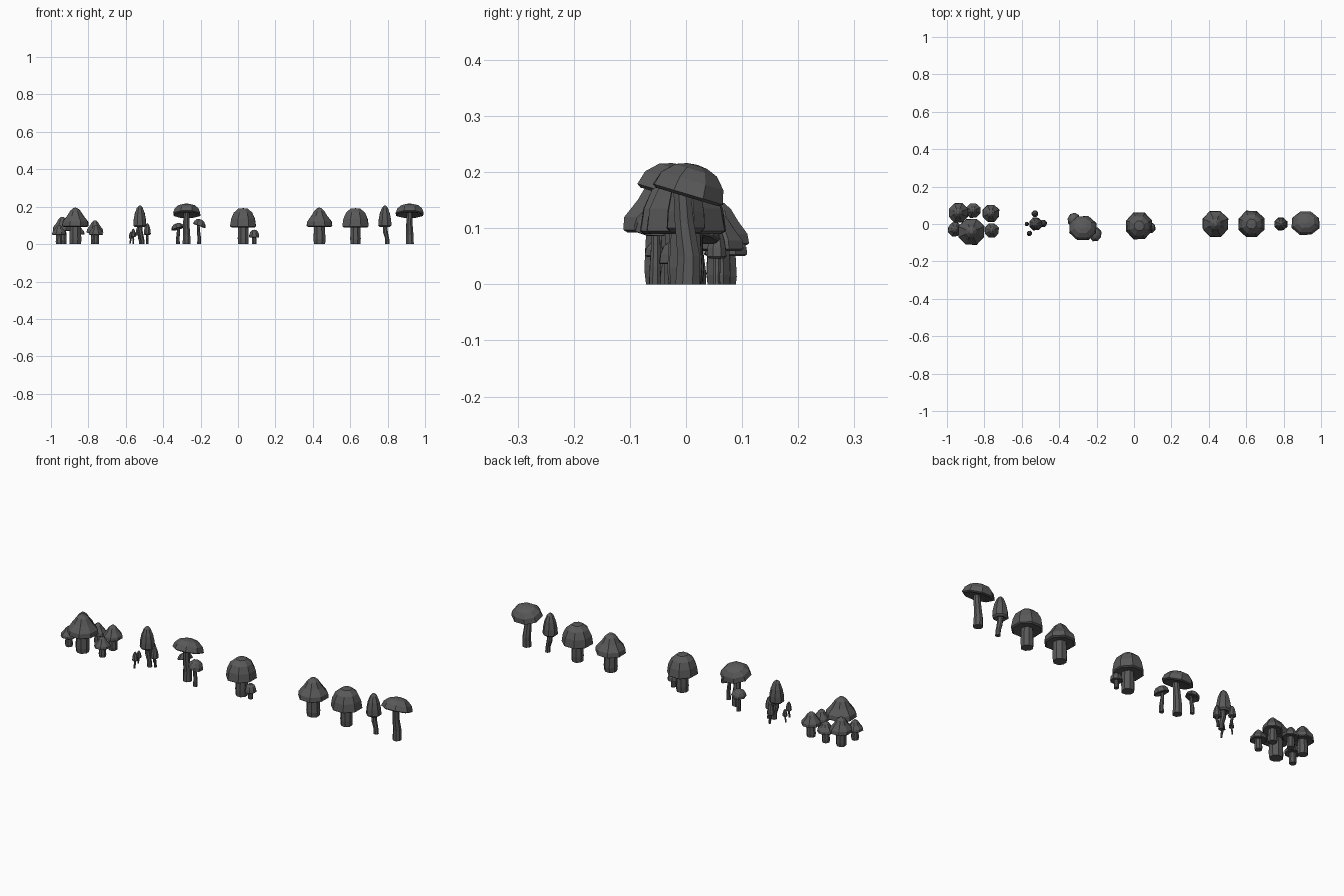
import bpy, bmesh, math, random
from mathutils import Vector, Matrix

cube = bpy.data.objects.get("Cube")
if cube:
    bpy.data.objects.remove(cube, do_unlink=True)

random.seed(4)
SIDES = 8

grey = bpy.data.materials.new("dark_grey")
grey.use_nodes = True
grey.diffuse_color = (0.1, 0.1, 0.1, 1)
grey.node_tree.nodes["Principled BSDF"].inputs["Base Color"].default_value = (0.1, 0.1, 0.1, 1)

# Each kind: cap profile from underside to crown (radius, height),
# stem rings (radius, height, x, y), cap tilt, cap depth ratio
KINDS = {
    "pointed": dict(
        cap=[(0.066, 0.092), (0.075, 0.097), (0.072, 0.12), (0.047, 0.15), (0.029, 0.178), (0.012, 0.193)],
        stem=[(0.032, 0, 0, 0), (0.035, 0.025, 0, 0), (0.033, 0.06, 0, 0), (0.03, 0.11, 0, 0)],
        tilt=0, depth=1),
    "domed": dict(
        cap=[(0.067, 0.09), (0.074, 0.095), (0.068, 0.135), (0.053, 0.168), (0.027, 0.19)],
        stem=[(0.029, 0, 0, 0), (0.031, 0.03, 0, 0), (0.029, 0.07, 0, 0), (0.027, 0.11, 0, 0)],
        tilt=0, depth=1),
    "bell": dict(
        cap=[(0.028, 0.092), (0.037, 0.1), (0.035, 0.13), (0.028, 0.165), (0.016, 0.195), (0.006, 0.205)],
        stem=[(0.013, 0, 0.014, 0), (0.012, 0.03, 0.012, 0), (0.014, 0.065, 0.003, 0), (0.012, 0.11, 0, 0)],
        tilt=0, depth=1),
    "parasol": dict(
        cap=[(0.07, 0.155), (0.079, 0.16), (0.07, 0.185), (0.048, 0.205), (0.022, 0.213)],
        stem=[(0.023, 0, 0, -0.002), (0.021, 0.05, 0, 0), (0.018, 0.11, -0.002, -0.008), (0.016, 0.17, 0, -0.012)],
        tilt=-0.29, depth=0.9),
}


def loft(name, rings, bottom, top, matrix):
    """Skin a stack of slightly uneven octagons between two end points."""
    bm = bmesh.new()
    wobble = [random.uniform(0.96, 1.03) for _ in range(SIDES)]
    loops = []
    for r, z, x, y in rings:
        loop = []
        for i in range(SIDES):
            a = math.tau * (i + 0.5) / SIDES
            k = r * wobble[i] * random.uniform(0.99, 1.02)
            loop.append(bm.verts.new((x + k * math.cos(a), y + k * math.sin(a), z)))
        loops.append(loop)
    for lo, hi in zip(loops, loops[1:]):
        for i in range(SIDES):
            j = (i + 1) % SIDES
            bm.faces.new((lo[i], lo[j], hi[j], hi[i]))
    # Close both ends with a fan
    for loop, point in ((loops[0], bottom), (loops[-1], top)):
        centre = bm.verts.new(point)
        for i in range(SIDES):
            bm.faces.new((loop[i], loop[(i + 1) % SIDES], centre))
    bm.transform(matrix)
    bmesh.ops.recalc_face_normals(bm, faces=bm.faces)
    mesh = bpy.data.meshes.new(name)
    bm.to_mesh(mesh)
    bm.free()
    mesh.materials.append(grey)
    bpy.context.collection.objects.link(bpy.data.objects.new(name, mesh))


def mushroom(name, kind, x, y, wide=1.0, tall=None, turn=0.0):
    k = KINDS[kind]
    tall = tall or wide
    place = (Matrix.Translation((x, y, 0)) @ Matrix.Rotation(math.radians(turn), 4, 'Z')
             @ Matrix.Diagonal((wide, wide, tall, 1)))
    stem = k["stem"]
    loft(name + "_stem", stem, (stem[0][2], stem[0][3], 0),
         (stem[-1][2], stem[-1][3], stem[-1][1]), place)
    # Cap leans about the centre of its rim
    rim = k["cap"][1][1]
    pivot = Vector((0, 0, rim))
    lean = (Matrix.Translation(pivot) @ Matrix.Rotation(k["tilt"], 4, 'X')
            @ Matrix.Diagonal((1, k["depth"], 1, 1)) @ Matrix.Translation(-pivot))
    cap = [(r, z, 0, 0) for r, z in k["cap"]]
    loft(name + "_cap", cap, (0, 0, rim + 0.004), (0, 0, cap[-1][1] + 0.002), place @ lean)


# Single mushrooms
mushroom("pointed_single", "pointed", 0.435, 0)
mushroom("domed_single", "domed", 0.628, 0)
mushroom("bell_single", "bell", 0.785, 0)
mushroom("parasol_single", "parasol", 0.918, 0.005)

# Domed pair
mushroom("domed_large", "domed", 0.028, -0.01, 1.02, 1)
mushroom("domed_small", "domed", 0.087, -0.02, 0.4)

# Parasol group
mushroom("parasol_large", "parasol", -0.275, -0.022)
mushroom("parasol_back", "parasol", -0.322, 0.025, 0.48, 0.52, 60)
mushroom("parasol_front", "parasol", -0.207, -0.055, 0.5, 0.62, -90)

# Bell group
mushroom("bell_large", "bell", -0.525, 0)
for i, (x, y, s) in enumerate([(-0.53, 0.055, 0.5), (-0.485, 0.003, 0.54),
                               (-0.573, 0, 0.32), (-0.56, -0.05, 0.4)]):
    mushroom(f"bell_small_{i + 1}", "bell", x, y, s, turn=90 * i)

# Pointed cluster
mushroom("pointed_large", "pointed", -0.87, -0.042)
for i, (x, y, s) in enumerate([(-0.94, 0.06, 0.75), (-0.86, 0.072, 0.55), (-0.765, 0.058, 0.65),
                               (-0.76, -0.035, 0.53), (-0.957, -0.03, 0.53)]):
    mushroom(f"pointed_small_{i + 1}", "pointed", x, y, s)
